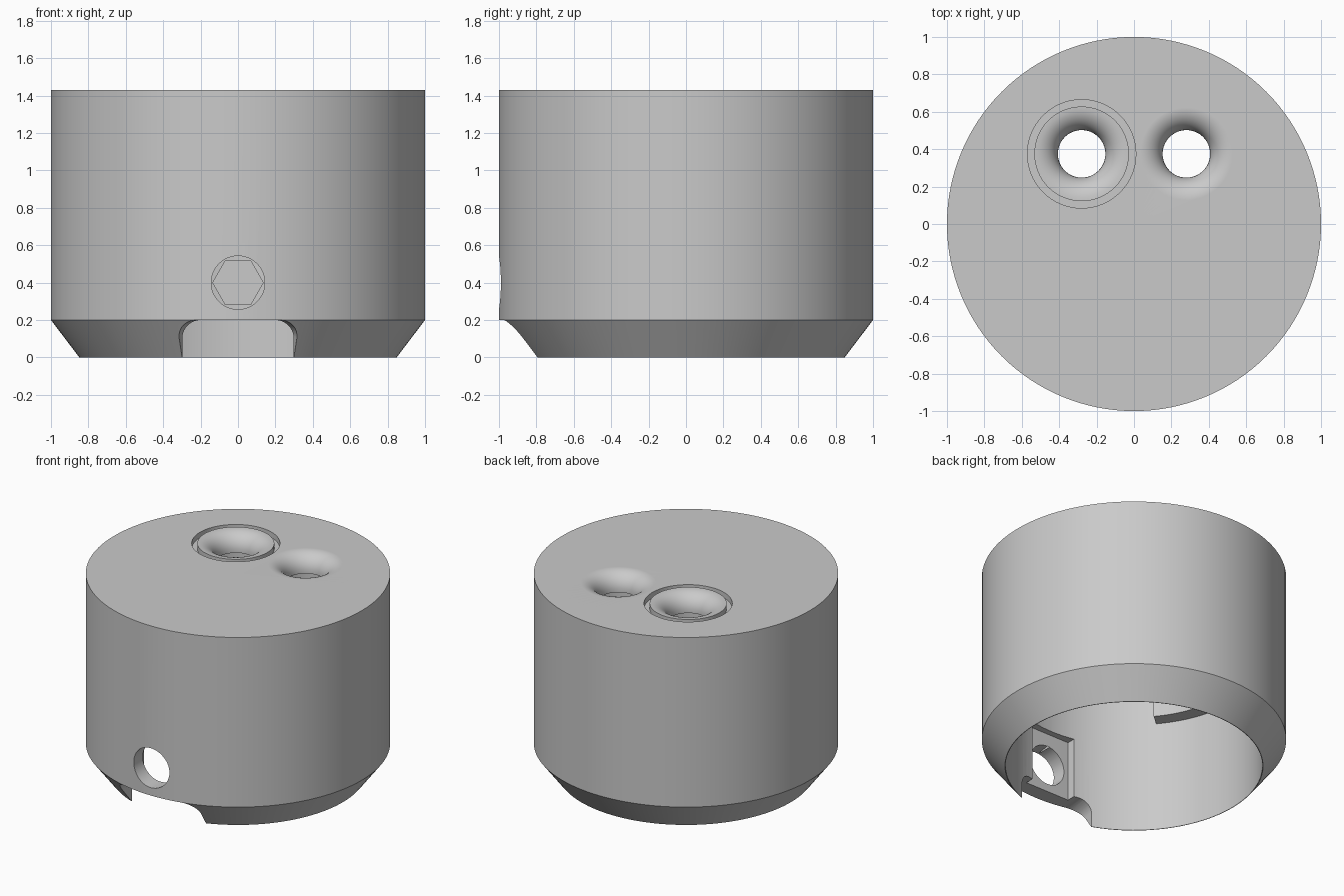
import bpy, bmesh
from math import cos, sin, pi, radians

if "Cube" in bpy.data.objects:
    bpy.data.objects.remove(bpy.data.objects["Cube"])

grey = bpy.data.materials.new("light grey")
grey.use_nodes = True
colour = (0.59, 0.59, 0.59, 1)
grey.diffuse_color = colour
grey.node_tree.nodes["Principled BSDF"].inputs["Base Color"].default_value = colour

HEIGHT, CEILING, WALL = 1.43, 0.98, 0.844
HOLE_X, HOLE_Y, HOLE_Z = 0.28, 0.375, 0.4


def finish(name, bm):
    bmesh.ops.remove_doubles(bm, verts=bm.verts, dist=1e-5)
    bmesh.ops.recalc_face_normals(bm, faces=bm.faces)
    mesh = bpy.data.meshes.new(name)
    bm.to_mesh(mesh)
    bm.free()
    mesh.materials.append(grey)
    obj = bpy.data.objects.new(name, mesh)
    bpy.context.collection.objects.link(obj)
    return obj


def lathe(name, profile, segs, centre=(0, 0), start=0, sweep=360):
    """Turn a closed (radius, z) outline about a vertical axis."""
    bm = bmesh.new()
    full = sweep == 360
    rings = []
    for i in range(segs if full else segs + 1):
        a = radians(start + sweep * i / segs)
        rings.append([bm.verts.new((centre[0] + r * cos(a), centre[1] + r * sin(a), z))
                      for r, z in profile])
    n = len(profile)
    for i in range(segs):
        a, b = rings[i], rings[(i + 1) % len(rings)]
        for j in range(n):
            k = (j + 1) % n
            if profile[j][0] or profile[k][0]:
                bm.faces.new((a[j], a[k], b[k], b[j]))
    if not full:
        bm.faces.new(rings[0])
        bm.faces.new(rings[-1])
    return finish(name, bm)


def prism(name, outline, y0, y1, flare=1):
    """Extrude an (x, z) outline along y, widening in x by flare at y0."""
    bm = bmesh.new()
    a = [bm.verts.new((x * flare, y0, z)) for x, z in outline]
    b = [bm.verts.new((x, y1, z)) for x, z in outline]
    bm.faces.new(a)
    bm.faces.new(b)
    for i in range(len(a)):
        j = (i + 1) % len(a)
        bm.faces.new((a[i], a[j], b[j], b[i]))
    return finish(name, bm)


def ngon(radius, count, z):
    return [(radius * cos(2 * pi * i / count), z + radius * sin(2 * pi * i / count))
            for i in range(count)]


# Hollow housing, open underneath, with a chamfered lower edge
housing = lathe("housing", [(0, HEIGHT), (1, HEIGHT), (1, 0.2), (0.848, 0),
                            (WALL, 0), (WALL, CEILING), (0, CEILING)], 128)

cutters = []

# Flared holes through the top, opening into wider bores below
throat, flare_r, bore = 0.127, 0.12, 0.2
flare = [(throat + flare_r * (1 - cos(t)), HEIGHT - flare_r + flare_r * sin(t))
         for t in [pi / 2 * i / 10 for i in range(11)]]
hole = ([(0, 0.9), (bore, 0.9), (bore, HEIGHT - flare_r - 0.01), (throat, HEIGHT - flare_r - 0.01)]
        + flare + [(throat + flare_r, 1.5), (0, 1.5)])
for x in (-HOLE_X, HOLE_X):
    cutters.append(lathe("top_hole_cutter", hole, 64, (x, HOLE_Y)))

# Shallow ring groove around one hole
cutters.append(lathe("groove_cutter", [(0.253, 1.39), (0.29, 1.39), (0.29, 1.5), (0.253, 1.5)],
                     64, (-HOLE_X, HOLE_Y)))

# Round side hole, with a flat-backed pocket behind it and a hexagonal one opposite
cutters.append(prism("side_hole_cutter", ngon(0.143, 48, HOLE_Z), -1.1, -0.7))
cutters.append(prism("pocket_cutter",
                     [(-0.178, 0.17), (0.178, 0.17), (0.178, 0.635), (-0.178, 0.635)],
                     -0.887, -0.7))
cutters.append(prism("hex_pocket_cutter", ngon(0.135, 6, HOLE_Z), 0.7, 0.9))

# Round-cornered notch in the lower front edge
corner = [(0.19 + 0.1 * cos(t), 0.1 + 0.1 * sin(t)) for t in [pi / 2 * i / 10 for i in range(11)]]
side = [(0.29, -0.1)] + corner
cutters.append(prism("notch_cutter", side + [(-x, z) for x, z in reversed(side)],
                     -1.1, -0.75, 1.245))

for cutter in cutters:
    cutter.hide_render = True
    mod = housing.modifiers.new(cutter.name, "BOOLEAN")
    mod.operation = "DIFFERENCE"
    mod.solver = "EXACT"
    mod.object = cutter

# Bake the cuts, then discard the cutters
bpy.context.view_layer.update()
evaluated = housing.evaluated_get(bpy.context.evaluated_depsgraph_get())
baked = bpy.data.meshes.new_from_object(evaluated)
housing.modifiers.clear()
housing.data = baked
baked.materials.clear()
baked.materials.append(grey)
for cutter in cutters:
    bpy.data.objects.remove(cutter)

# Curved ledges inside, below the ceiling
ledge = [(0.745, 0.8), (0.88, 0.8), (0.88, 1.0), (0.745, 1.0)]
parts = [housing,
         lathe("right_ledge", ledge, 32, start=140, sweep=80),
         lathe("left_ledge", ledge, 32, start=-40, sweep=80)]

# Smooth round surfaces, crisp edges
for obj in parts:
    bpy.ops.object.select_all(action="DESELECT")
    obj.select_set(True)
    bpy.context.view_layer.objects.active = obj
    bpy.ops.object.shade_smooth_by_angle(angle=radians(20))
    weighted = obj.modifiers.new("weighted_normals", "WEIGHTED_NORMAL")
    weighted.keep_sharp = True
